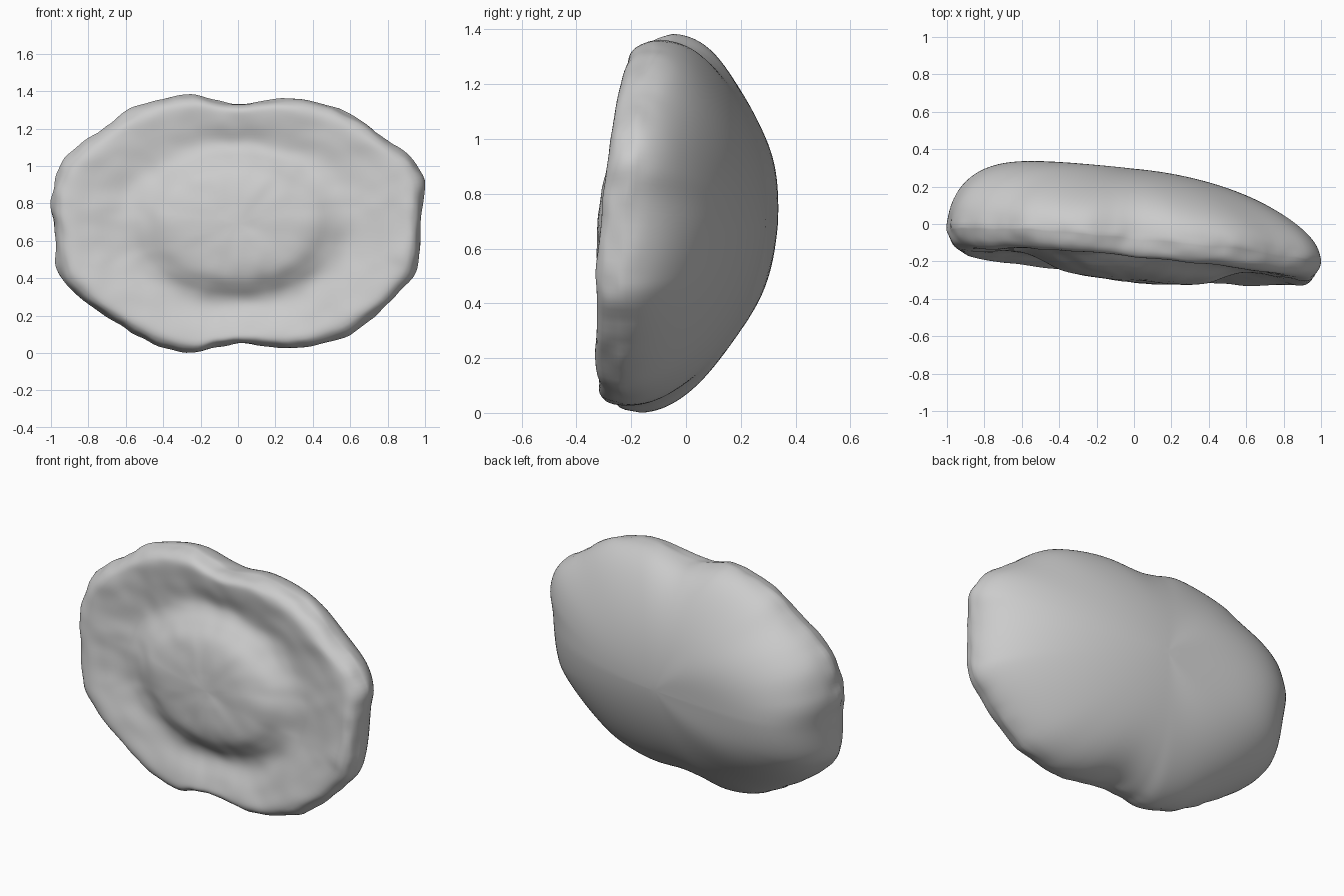
import bpy, bmesh, math
from mathutils import Vector, noise

if "Cube" in bpy.data.objects:
    bpy.data.objects.remove(bpy.data.objects["Cube"])

CZ = 0.69
# Silhouette seen from the front (x, z)
OUTLINE = [(-.25, 1.38), (-.4, 1.36), (-.58, 1.3), (-.7, 1.21), (-.85, 1.11), (-.95, 1.0),
           (-.99, .87), (-1, .78), (-.98, .65), (-.97, .47), (-.92, .37), (-.8, .26),
           (-.6, .13), (-.42, .035), (-.25, 0), (-.12, .03), (.03, .05), (.25, .025),
           (.42, .04), (.6, .1), (.78, .24), (.93, .4), (.97, .52), (.98, .76), (1, .9),
           (.94, 1.03), (.77, 1.16), (.6, 1.28), (.43, 1.34), (.23, 1.36), (.03, 1.33), (-.1, 1.345)]
# Front face: (fraction of radius, depth behind the tilted rim plane)
FRONT = [(1, .1), (.985, .05), (.965, .02), (.93, .002), (.87, .004), (.77, .022),
         (.66, .045), (.58, .036), (.5, -.005), (.4, -.048), (.25, -.07), (.08, -.075)]


def spline(a, b, c, d, t):
    return 0.5 * (2 * b + (c - a) * t + (2 * a - 5 * b + 4 * c - d) * t * t
                  + (3 * b - a - 3 * c + d) * t ** 3)


def smooth(points, steps, closed):
    p = [Vector(q) for q in points]
    n = len(p)
    pick = (lambda i: p[i % n]) if closed else (lambda i: p[max(0, min(n - 1, i))])
    out = [spline(*(pick(i + k) for k in (-1, 0, 1, 2)), s / steps)
           for i in range(n if closed else n - 1) for s in range(steps)]
    return out if closed else out + [p[-1]]


def rim_plane(x, z):
    return -.23 - .09 * x + .09 * (z - CZ)


outline = smooth(OUTLINE, 6, True)
profile = smooth(FRONT, 4, False)
bm = bmesh.new()


def make_ring(t, depth, bumps):
    """One loop: the wavy outline at t = 1 fading to a plain ellipse inside."""
    ring = []
    for o in outline:
        phi = math.atan2((o.y - CZ) / .68, o.x)
        k = t ** 4
        x = t * (k * o.x + (1 - k) * .98 * math.cos(phi))
        z = CZ + t * (k * (o.y - CZ) + (1 - k) * .68 * math.sin(phi))
        p = Vector((x, 0, z))
        y = rim_plane(x, z) + depth(phi, t, z)
        y += bumps * .011 * (noise.noise(p * 4.5) + .5 * noise.noise(p * 11))
        # wrinkles around the lip
        p.y = y
        w = 1 + bumps * .012 * t ** 8 * noise.noise(p * 11)
        ring.append(bm.verts.new((x * w, y, CZ + (z - CZ) * w)))
    return ring


def dome(phi, t, z):
    c, s = math.cos(phi), math.sin(phi)
    power = 2 + 3.5 * max(0, -c) ** 3 - .2 * s * s
    # the dome leans back less at the top than the rim does
    lean = -.05 * max(0, z - CZ) * (1 - t ** 6)
    return .1 + .425 * math.sqrt(max(0, 1 - t ** power)) + lean


def front(d):
    # groove is a little shallower at the two long ends
    return lambda phi, t, z: d * (1 - .35 * math.cos(phi) ** 2) if .45 < t < .8 and d > .006 else d


# Domed back, then the rim and dished front
rings = [make_ring(math.sin(a * math.pi / 64), dome, (a / 32) ** 12) for a in range(1, 32)]
rings += [make_ring(q.x, front(q.y), 1) for q in profile]
n = len(outline)
for a, b in zip(rings, rings[1:]):
    for i in range(n):
        j = (i + 1) % n
        bm.faces.new((a[i], a[j], b[j], b[i]))

# Close both centres
for ring in (rings[0], rings[-1]):
    tip = bm.verts.new((0, sum(v.co.y for v in ring) / n, CZ))
    for i in range(n):
        bm.faces.new((ring[i], ring[(i + 1) % n], tip))

# Soften the dished front slightly
inner = [v for r in rings[-34:] for v in r]
for _ in range(3):
    bmesh.ops.smooth_vert(bm, verts=inner, factor=.5, use_axis_y=True)

bmesh.ops.recalc_face_normals(bm, faces=bm.faces)
for f in bm.faces:
    f.smooth = True
mesh = bpy.data.meshes.new("domed_shell")
bm.to_mesh(mesh)
bm.free()
shell = bpy.data.objects.new("domed_shell", mesh)
bpy.context.collection.objects.link(shell)
